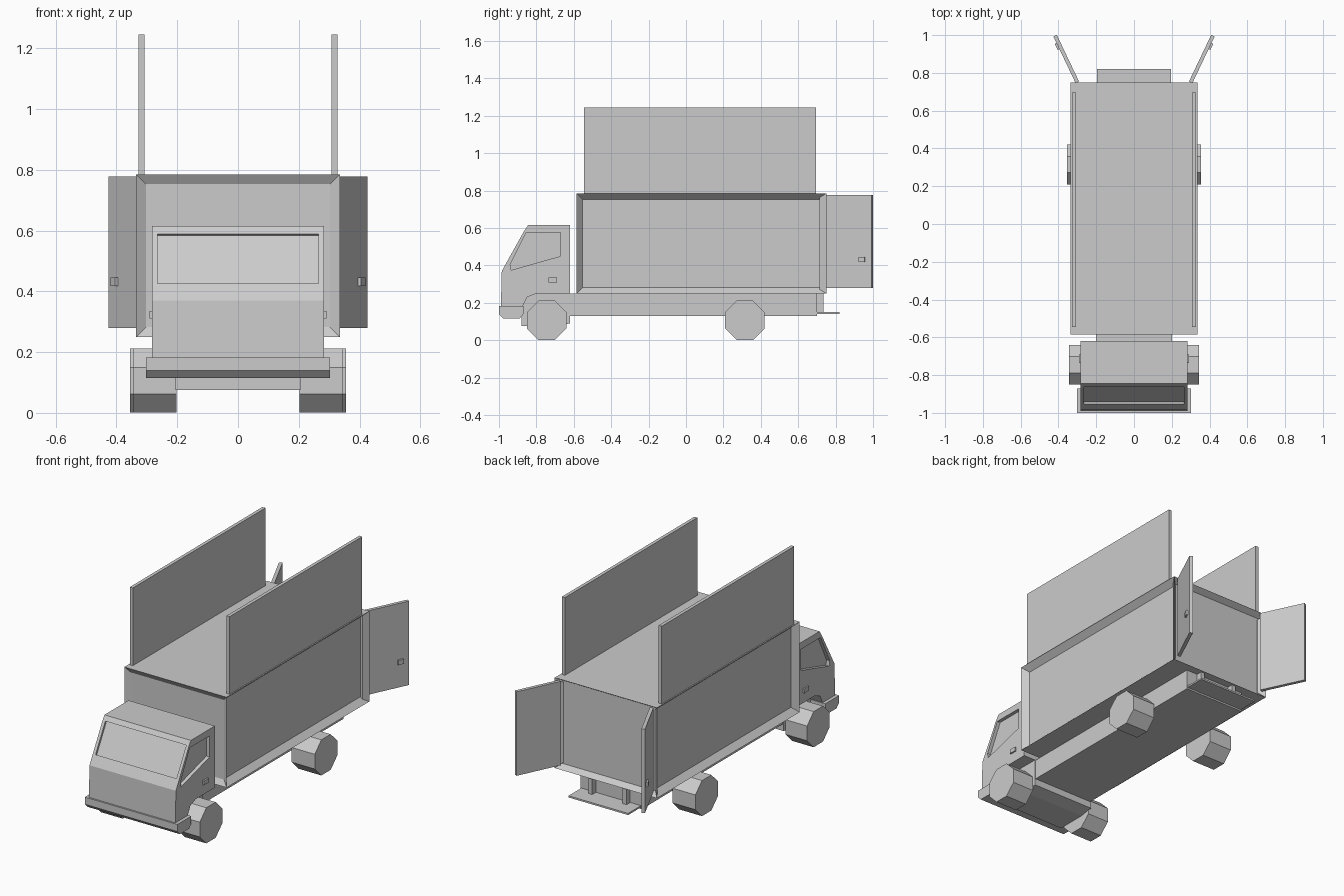
import bpy, bmesh, math
from mathutils import Matrix, Vector

old = bpy.data.objects.get("Cube")
if old:
    bpy.data.objects.remove(old, do_unlink=True)

grey = bpy.data.materials.new("plain grey")
grey.use_nodes = True
colour = (0.6, 0.6, 0.6, 1)
grey.diffuse_color = colour
grey.node_tree.nodes["Principled BSDF"].inputs["Base Color"].default_value = colour


def finish(name, bm):
    bmesh.ops.recalc_face_normals(bm, faces=bm.faces)
    mesh = bpy.data.meshes.new(name)
    bm.to_mesh(mesh)
    bm.free()
    mesh.materials.append(grey)
    obj = bpy.data.objects.new(name, mesh)
    bpy.context.scene.collection.objects.link(obj)
    return obj


def box_mesh(x0, x1, y0, y1, z0, z1):
    bm = bmesh.new()
    size = Matrix.Diagonal((x1 - x0, y1 - y0, z1 - z0, 1))
    place = Matrix.Translation(((x0 + x1) / 2, (y0 + y1) / 2, (z0 + z1) / 2))
    bmesh.ops.create_cube(bm, size=1, matrix=place @ size)
    return bm


def box(name, *bounds):
    return finish(name, box_mesh(*bounds))


def prism(name, profile, x0, x1):
    """Side profile of (y, z) points, extruded across x."""
    bm = bmesh.new()
    face = bm.faces.new([bm.verts.new((x0, y, z)) for y, z in profile])
    new = bmesh.ops.extrude_face_region(bm, geom=[face])["geom"]
    verts = [v for v in new if isinstance(v, bmesh.types.BMVert)]
    bmesh.ops.translate(bm, verts=verts, vec=(x1 - x0, 0, 0))
    return finish(name, bm)


def cut(target, cutter):
    """Carve the cutter out of the target and discard it."""
    mod = target.modifiers.new("cut", "BOOLEAN")
    mod.operation = "DIFFERENCE"
    mod.solver = "EXACT"
    mod.object = cutter
    graph = bpy.context.evaluated_depsgraph_get()
    mesh = bpy.data.meshes.new_from_object(target.evaluated_get(graph))
    target.modifiers.clear()
    target.data = mesh
    bpy.data.objects.remove(cutter, do_unlink=True)


# Cargo box with recessed panels on its sides, front and back
bm = box_mesh(-0.335, 0.335, -0.585, 0.75, 0.25, 0.785)
bm.normal_update()
for direction, border, depth in (((1, 0, 0), 0.045, 0.035), ((-1, 0, 0), 0.045, 0.035),
                                 ((0, -1, 0), 0.045, 0.02), ((0, 1, 0), 0.03, 0.035)):
    face = max(bm.faces, key=lambda f: f.normal.dot(Vector(direction)) * f.calc_area() ** 0.1)
    bmesh.ops.inset_individual(bm, faces=[face], thickness=border, depth=-depth)
    bm.normal_update()
finish("cargo_box", bm)

# Cab shell with wheel arch
cab = prism("cab", [(-0.99, 0.17), (-0.985, 0.37), (-0.865, 0.585), (-0.845, 0.615),
                    (-0.62, 0.615), (-0.62, 0.25), (-0.8, 0.25), (-0.85, 0.23),
                    (-0.88, 0.17)], -0.283, 0.283)

# Windscreen and side window recesses
cut(cab, prism("windscreen_cutter", [(-0.943, 0.42), (-0.852, 0.583), (-0.9, 0.61),
                                     (-0.99, 0.447)], -0.265, 0.265))
window = [(-0.935, 0.375), (-0.94, 0.405), (-0.855, 0.575), (-0.67, 0.575), (-0.67, 0.45)]
for side in (-1, 1):
    cut(cab, prism("window_cutter", window, side * 0.262, side * 0.35))

# Bumper, chassis and engine housing
prism("bumper", [(-1, 0.182), (-1, 0.14), (-0.975, 0.115), (-0.89, 0.115),
                 (-0.87, 0.14), (-0.87, 0.182)], -0.303, 0.303)
box("chassis", -0.2, 0.2, -0.63, 0.7, 0.13, 0.25)
prism("engine_housing", [(-0.88, 0.075), (-0.7, 0.075), (-0.62, 0.09),
                         (-0.62, 0.25), (-0.88, 0.25)], -0.205, 0.205)

# Rear step
box("rear_step", -0.195, 0.195, 0.65, 0.82, 0.14, 0.15)


def wheel(name, inner, outer, y):
    bm = bmesh.new()
    place = Matrix.Translation(((inner + outer) / 2, y, 0.106))
    turn = Matrix.Rotation(math.pi / 2, 4, "Y") @ Matrix.Rotation(math.pi / 8, 4, "Z")
    bmesh.ops.create_cone(bm, cap_ends=True, segments=8, radius1=0.114, radius2=0.114,
                          depth=abs(outer - inner), matrix=place @ turn)
    finish(name, bm)


for side, label in ((1, "left"), (-1, "right")):
    # Wheels
    wheel(label + "_front_wheel", side * 0.203, side * 0.345, -0.745)
    wheel(label + "_rear_wheel", side * 0.205, side * 0.356, 0.315)

    # Raised side panel
    panel = sorted((side * 0.307, side * 0.327))
    box(label + "_raised_panel", *panel, -0.545, 0.695, 0.78, 1.245)

    # Step strut and cab door handle
    strut = sorted((side * 0.1, side * 0.125))
    box(label + "_step_strut", *strut, 0.69, 0.735, 0.145, 0.255)
    grip = sorted((side * 0.28, side * 0.292))
    box(label + "_cab_handle", *grip, -0.735, -0.69, 0.31, 0.335)

    # Open rear door with its handle, swung outwards about the hinge
    hinge = Matrix.Translation((side * 0.3, 0.75, 0)) @ Matrix.Rotation(-side * math.radians(25.5), 4, "Z")
    door = box(label + "_rear_door", -0.01, 0.01, 0, 0.273, 0.28, 0.777)
    latch = sorted((side * 0.008, side * 0.02))
    handle = box(label + "_rear_door_handle", *latch, 0.2, 0.235, 0.418, 0.445)
    for part in (door, handle):
        part.data.transform(hinge)
